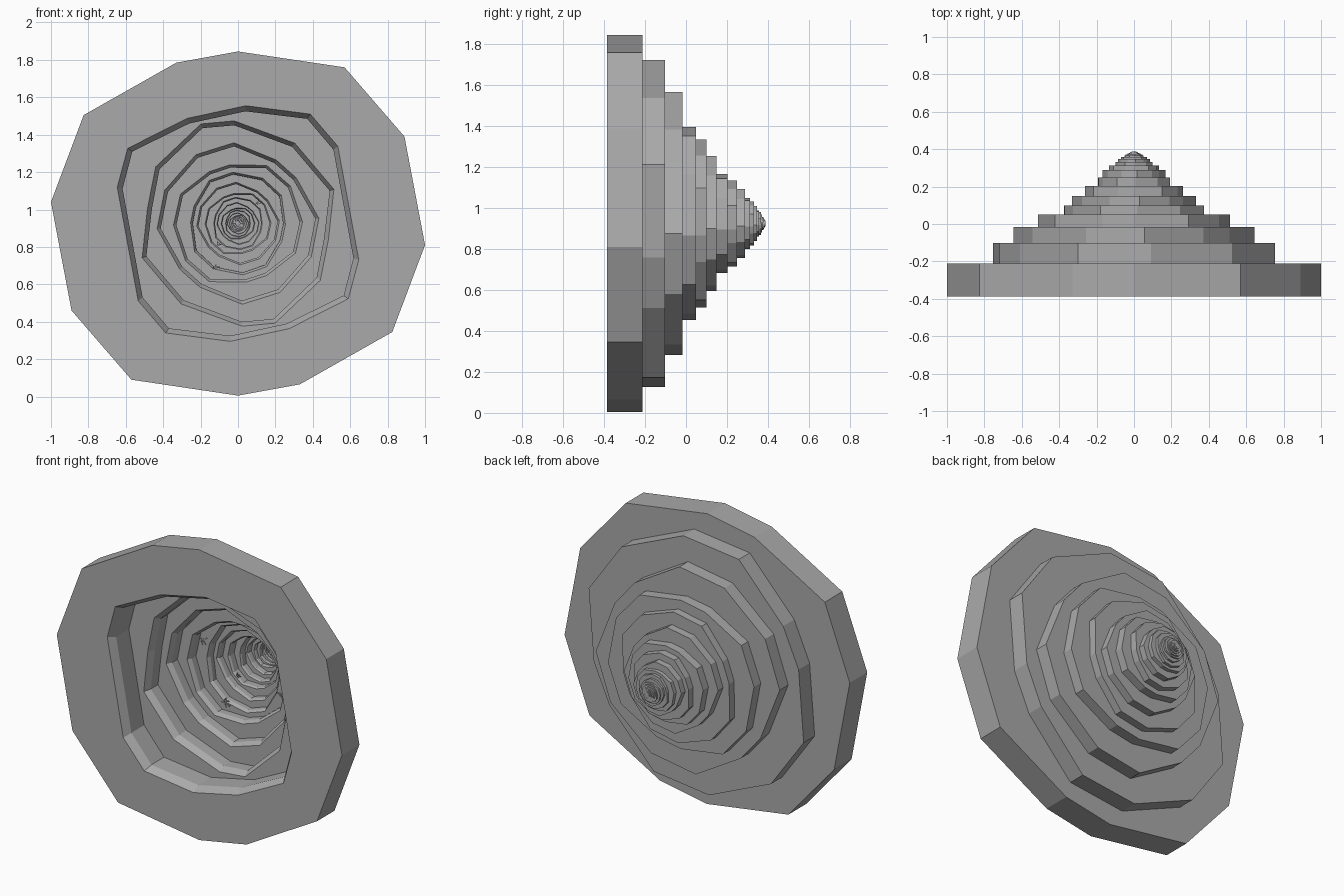
import bpy, bmesh, math, random
from mathutils import Vector, Matrix

cube = bpy.data.objects.get("Cube")
if cube:
    bpy.data.objects.remove(cube)

random.seed(4)
CENTRE = 0.925
RINGS = 20

stone = bpy.data.materials.new("stone_grey")
stone.use_nodes = True
grey = (0.4, 0.4, 0.4, 1)
stone.diffuse_color = grey
stone.node_tree.nodes["Principled BSDF"].inputs["Base Color"].default_value = grey

# Half outlines (x, z from the axis); the other half is a half turn of these
RIM = [(0, .92), (.57, .835), (.89, .465), (1, -.115), (.825, -.58), (.33, -.86)]
MOUTH = [(.04, .6), (.37, .56), (.51, .395), (.617, -.185), (.565, -.385), (.26, -.535)]
SECOND_MOUTH = [(-.02, .525), (.29, .41), (.49, .175), (.46, -.08), (.42, -.29), (.19, -.51)]


def outline(half, scale=1.0, turn=0.0):
    """Whole twelve-sided outline, scaled, turned and sorted by angle."""
    spin = Matrix.Rotation(math.radians(turn), 2)
    pts = [spin @ (Vector(p) * scale) for p in half]
    pts += [-p for p in pts]
    return sorted(pts, key=lambda p: math.atan2(p.y, p.x))


def finish(name, bm):
    bmesh.ops.recalc_face_normals(bm, faces=bm.faces)
    mesh = bpy.data.meshes.new(name)
    bm.to_mesh(mesh)
    bm.free()
    mesh.materials.append(stone)
    obj = bpy.data.objects.new(name, mesh)
    bpy.context.collection.objects.link(obj)
    return obj


def ring(name, outer, hole, front, back, bevel):
    """Flat stone ring with a bevelled front edge on its hole."""
    bm = bmesh.new()

    def loop(pts, y, grow=0.0):
        return [bm.verts.new((q.x, y, q.y + CENTRE))
                for q in (p + p.normalized() * grow for p in pts)]

    rim_front, rim_back = loop(outer, front), loop(outer, back)
    if hole:
        loops = [rim_front, rim_back, loop(hole, back),
                 loop(hole, front + bevel * 1.6), loop(hole, front, bevel)]
        pairs = zip(loops, loops[1:] + loops[:1])
    else:
        bm.faces.new(rim_front)
        bm.faces.new(rim_back)
        pairs = [(rim_front, rim_back)]
    for a, b in pairs:
        n = len(a)
        for i in range(n):
            j = (i + 1) % n
            bm.faces.new((a[i], a[j], b[j], b[i]))
    return finish(name, bm)


# Nested rings shrinking towards the back
depths = [.175, .11, .085, .067, .05, .05, .053, .045, .04]
while len(depths) < RINGS:
    depths.append(.025 * .76 ** (len(depths) - 9))
fronts = []
y = -0.387
for k, depth in enumerate(depths):
    scale = 0.8 ** k
    turn = 60 * k - (4 if k == 1 else 0)
    if k == 0:
        hole = outline(MOUTH)
    elif k == 1:
        hole = outline(SECOND_MOUTH)
    elif k < RINGS - 1:
        hole = outline(RIM, scale * 0.64, turn + 8)
    else:
        hole = None
    ring(f"ring_{k + 1}", outline(RIM, scale, turn), hole, y, y + depth, 0.03 * scale)
    fronts.append(y)
    y += depth


def carved_mark(name, x, z, size, front):
    """Small tangle of thin raised strokes on a ring's front face."""
    bm = bmesh.new()
    for _ in range(8):
        place = Matrix.Translation((x + random.uniform(-.35, .35) * size, front - .002,
                                    CENTRE + z + random.uniform(-.35, .35) * size))
        spin = Matrix.Rotation(random.uniform(0, math.pi), 4, 'Y')
        shape = Matrix.Diagonal((size * .55, .006, size * .08, 1))
        bmesh.ops.create_cube(bm, size=1, matrix=place @ spin @ shape)
    finish(name, bm)


# Marks: x, z from the axis, size, ring they sit on
MARKS = [(-.28, .105, .055, 4), (.35, .105, .06, 3), (.27, -.105, .055, 4),
         (-.12, -.25, .055, 4), (.11, .115, .03, 6), (-.1, -.11, .03, 6)]
for n, (x, z, size, k) in enumerate(MARKS):
    carved_mark(f"carved_mark_{n + 1}", x, z, size, fronts[k])
